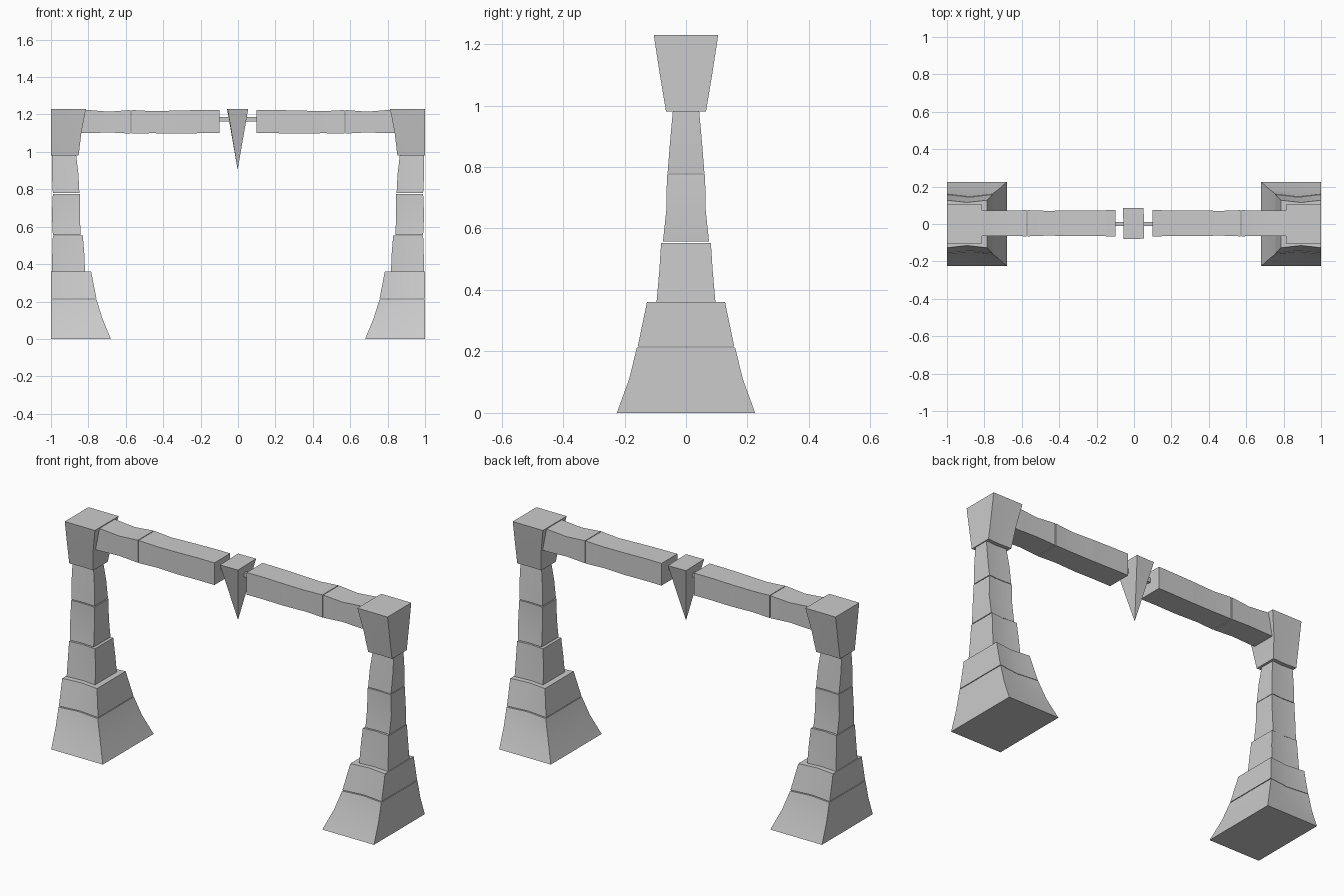
import bpy
import bmesh
from math import radians

cube = bpy.data.objects.get("Cube")
if cube:
    bpy.data.objects.remove(cube, do_unlink=True)

stone = bpy.data.materials.new("grey stone")
stone.use_nodes = True
GREY = (0.6, 0.6, 0.6, 1)
stone.diffuse_color = GREY
stone.node_tree.nodes["Principled BSDF"].inputs["Base Color"].default_value = GREY


def loft(name, rings):
    """Skin a list of equal point rings and cap both ends."""
    bm = bmesh.new()
    loops = [[bm.verts.new(p) for p in ring] for ring in rings]
    n = len(loops[0])
    for low, high in zip(loops, loops[1:]):
        for i in range(n):
            j = (i + 1) % n
            bm.faces.new((low[i], low[j], high[j], high[i]))
    bm.faces.new(loops[0])
    bm.faces.new(loops[-1])
    bmesh.ops.recalc_face_normals(bm, faces=bm.faces)
    mesh = bpy.data.meshes.new(name)
    bm.to_mesh(mesh)
    bm.free()
    mesh.materials.append(stone)
    obj = bpy.data.objects.new(name, mesh)
    bpy.context.collection.objects.link(obj)
    bpy.ops.object.select_all(action="DESELECT")
    bpy.context.view_layer.objects.active = obj
    obj.select_set(True)
    bpy.ops.object.shade_smooth_by_angle(angle=radians(20))
    return obj


def pillar_ring(side, z, inner, outer, half, bow):
    """Rectangle whose front and back edges are hollowed by bow."""
    mid = (inner + outer) / 2
    pts = [(inner, -half), (mid, bow - half), (outer, -half),
           (outer, half), (mid, half - bow), (inner, half)]
    return [(side * x, y, z) for x, y in pts]


def beam_ring(x, half, low, high):
    return [(x, y + 0.004, z) for y, z in
            ((-half, low), (half, low), (half, high), (-half, high))]


# Stacked stones of a pillar: height, inner x, outer x, half depth, bow
PILLAR = {
    "base_lower": [(0, .68, 1, .225, 0), (.11, .725, 1, .185, .01), (.212, .757, 1, .16, .014)],
    "base_upper": [(.216, .757, 1, .157, .014), (.36, .785, 1, .127, .012)],
    "shaft_lower": [(.358, .818, .995, .096, .008), (.46, .822, .993, .087, .008),
                    (.553, .83, .99, .081, .008)],
    "shaft_middle": [(.557, .842, .99, .075, .006), (.66, .845, .995, .064, .006),
                     (.775, .846, .99, .062, .004)],
    "shaft_upper": [(.779, .848, .99, .06, .004), (.88, .853, .995, .052, .004),
                    (.98, .865, .995, .043, .004)],
    "capital": [(.98, .852, 1, .065, .004), (1.1, .838, 1, .085, .002), (1.23, .813, 1, .105, 0)],
}
# Beam stones: x, half depth, bottom, top
BEAM = {
    "outer": [(.86, .068, 1.1, 1.226), (.8, .068, 1.1, 1.224), (.69, .067, 1.104, 1.215),
              (.574, .07, 1.098, 1.224)],
    "middle": [(.57, .07, 1.098, 1.224), (.46, .066, 1.1, 1.218), (.325, .069, 1.098, 1.221)],
    "inner": [(.325, .069, 1.098, 1.221), (.2, .069, 1.1, 1.224), (.1, .07, 1.1, 1.224)],
}
for side, word in ((-1, "right"), (1, "left")):
    for part, rows in PILLAR.items():
        loft(f"{word}_{part}", [pillar_ring(side, *r) for r in rows])
    for part, rows in BEAM.items():
        loft(f"{word}_beam_{part}", [beam_ring(side * x, *r) for x, *r in rows])
    # Thin rod holding the keystone
    loft(f"{word}_rod", [[(side * x, y, z) for y, z in
                          ((-.01, 1.163), (.01, 1.163), (.01, 1.187), (-.01, 1.187))]
                         for x in (.02, .12)])

# Hanging keystone: an upside-down pyramid
bpy.ops.mesh.primitive_cone_add(vertices=4, radius1=.5 ** .5, depth=1,
                                rotation=(0, 0, radians(45)))
key = bpy.context.object
key.name = "keystone"
bpy.ops.object.transform_apply(location=False, rotation=True, scale=False)
key.rotation_euler = (radians(180), 0, radians(1))
key.scale = (.11, .165, .325)
key.location = (-.002, .003, 1.0675)
key.data.materials.append(stone)
